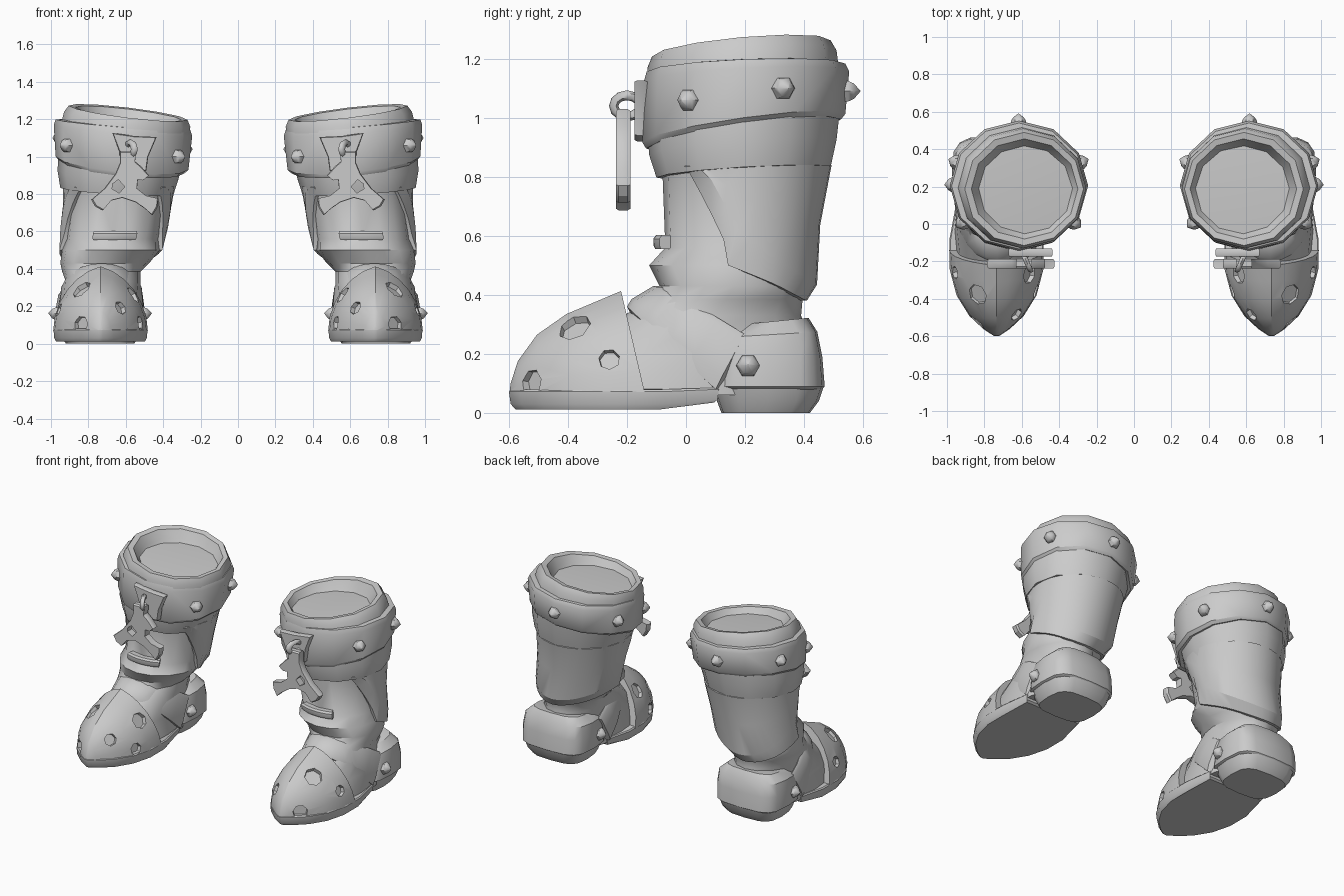
import bpy, bmesh
from math import sin, cos, pi, radians, copysign
from mathutils import Vector
from mathutils.bvhtree import BVHTree

if "Cube" in bpy.data.objects:
    bpy.data.objects.remove(bpy.data.objects["Cube"])


def loft(name, sections, angle=35, mirror=True):
    """Skin closed sections of equal length and cap both ends."""
    bm = bmesh.new()
    rows = [[bm.verts.new(p) for p in s] for s in sections]
    n = len(rows[0])
    for a, b in zip(rows, rows[1:]):
        for i in range(n):
            j = (i + 1) % n
            bm.faces.new((a[i], a[j], b[j], b[i]))
    bm.faces.new(rows[0])
    bm.faces.new(rows[-1])
    bmesh.ops.remove_doubles(bm, verts=bm.verts, dist=0.0005)
    bmesh.ops.recalc_face_normals(bm, faces=bm.faces)
    me = bpy.data.meshes.new(name)
    bm.to_mesh(me)
    bm.free()
    ob = bpy.data.objects.new(name, me)
    bpy.context.collection.objects.link(ob)
    if mirror:
        finish(ob, angle)
    return ob


def finish(ob, angle=35):
    """Shade, then mirror across x = 0 to give the second boot."""
    bpy.ops.object.select_all(action='DESELECT')
    ob.select_set(True)
    bpy.context.view_layer.objects.active = ob
    bpy.ops.object.shade_smooth_by_angle(angle=radians(angle))
    mod = ob.modifiers.new("other_boot", 'MIRROR')
    mod.use_mirror_merge = False


def cut(ob, cutters):
    bpy.context.view_layer.objects.active = ob
    for c in cutters:
        c.hide_render = True
        mod = ob.modifiers.new("cut", 'BOOLEAN')
        mod.object, mod.operation, mod.solver = c, 'DIFFERENCE', 'EXACT'
        bpy.ops.object.modifier_apply(modifier=mod.name)
        bpy.data.objects.remove(c)


def at(r, a, off=0.0):
    """Point at angle a on ring r = (x0, x1, y0, y1, z, tilt_x, tilt_y, power)."""
    x0, x1, y0, y1, z, tx, ty, e = tuple(r) + (0, 0, 1) if len(r) == 5 else r
    c, s = cos(a), sin(a)
    dx = copysign(abs(c) ** e, c) * ((x1 - x0) / 2 + off)
    dy = copysign(abs(s) ** e, s) * ((y1 - y0) / 2 + off)
    return Vector(((x0 + x1) / 2 + dx, (y0 + y1) / 2 + dy, z + tx * dx + ty * dy))


def rings(name, data, n=12, angle=35):
    return loft(name, [[at(r, 2 * pi * i / n) for i in range(n)] for r in data], angle)


def turned(p, d, profile, n, spin=0.0):
    """Sections of a small turned shape at p, pointing along d."""
    q = d.to_track_quat('Z', 'Y')
    return [[p + q @ Vector((r * cos(2 * pi * i / n + spin), r * sin(2 * pi * i / n + spin), h))
             for i in range(n)] for r, h in profile]


def stud(name, p, d):
    loft(name, turned(p, d, [(.04, -.02), (.04, .005), (.03, .024), (.001, .046)], 6), 50)


# Boot body: foot, ankle fold and shaft
BODY = [(.51, .96, -.50, .43, .06), (.53, .95, -.40, .43, .20), (.52, .92, -.21, .39, .33),
        (.52, .94, -.12, .395, .385), (.475, .95, -.09, .41, .43), (.42, .94, -.125, .41, .50),
        (.42, .92, -.07, .41, .56), (.37, .90, -.08, .46, .82), (.36, .92, -.08, .47, .88)]
rings("boot_body", BODY, 16, 40)


def shaft(a, z, off):
    for lo, hi in zip(BODY, BODY[1:]):
        if z <= hi[4]:
            t = (z - lo[4]) / (hi[4] - lo[4])
            return at(tuple(u + (v - u) * t for u, v in zip(lo, hi)), a, off)


# Flared collar under the cuff
rings("collar", [(.40, .88, -.03, .43, .81, .06, .05, 1), (.345, .95, -.10, .49, .815, .06, .06, 1),
                 (.32, .965, -.125, .51, .90, .08, .08, 1), (.30, .96, -.13, .52, .98, .1, .1, 1)])

# Top rim with a bowl-shaped hollow
T = (.12, .09, 1)
rings("top_rim", [(.29, .95, -.12, .52, .98, .1, .1, 1), (.26, .95, -.13, .52, 1.12) + T,
                  (.255, .93, -.13, .51, 1.20) + T, (.27, .905, -.115, .49, 1.235) + T,
                  (.30, .87, -.08, .455, 1.23) + T, (.33, .84, -.05, .43, 1.18) + T,
                  (.42, .78, .03, .36, 1.07) + T, (.55, .68, .14, .26, 1.0) + T], 12, 42)

# Cuff band with studs
rings("cuff_band", [(.33, .92, -.08, .48, .96, .1, .15, 1), (.285, .955, -.135, .525, .945, .1, .15, 1),
                    (.265, .975, -.148, .54, .965, .1, .14, 1), (.245, .985, -.143, .553, 1.14, .08, .05, 1),
                    (.255, .975, -.133, .54, 1.17, .08, .04, 1), (.31, .92, -.08, .48, 1.175, .08, .04, 1)])
for deg, z in ((-34, 1.06), (22, 1.10), (90, 1.09), (158, 1.04), (214, 1.0)):
    a = radians(deg)
    stud("cuff_stud", at((.255, .98, -.148, .55, z), a, -.005), Vector((cos(a), sin(a), 0)))

# Back guard wrapped around the shaft, with a bevelled border
secs = []
for deg in range(-40, 221, 10):
    s = sin(radians(deg))
    zb = .50 - .12 * s if s > 0 else .50 - .50 * s
    w = min(.12 - .065 * max(s, 0), .835 - zb)
    a = radians(deg)
    secs.append([shaft(a, z, o) for z, o in ((zb, -.04), (zb, .015), (zb + w, .034),
                                            ((zb + w + .84) / 2, .03), (.84, .03), (.84, -.04))])
loft("back_guard", secs, 25)

# Small loop on the front of the shaft
loft("front_loop", [[shaft(radians(d), z, o) for z, o in
                     ((.555, -.03), (.555, .03), (.567, .04), (.59, .04), (.602, .03), (.602, -.03))]
                    for d in range(244, 297, 8)])

# Instep strap running from heel to heel
secs = []
for i in range(13):
    a = pi * i / 12
    s = sin(a) ** .9

    def strap(y0, z0, y1, z1, half):
        return (.73 + half * cos(a), y0 + (y1 - y0) * s, z0 + (z1 - z0) * s)
    secs.append([strap(.11, .07, -.18, .32, .20), strap(.10, .08, -.20, .36, .225),
                 strap(.12, .12, -.185, .385, .23), strap(.19, .25, -.11, .43, .222),
                 strap(.21, .26, -.07, .43, .21), strap(.22, .22, -.06, .36, .18)])
loft("instep_strap", secs)

# Toe cap with a soft centre ridge and faceted pits
secs = []
for yb, yt, w, h in ((-.598, -.594, .012, .10), (-.57, -.57, .055, .175), (-.50, -.505, .135, .265),
                     (-.39, -.405, .207, .335), (-.26, -.31, .246, .375), (-.14, -.22, .253, .413)):
    arch = []
    for i in range(13):
        c, s = cos(pi * i / 12), sin(pi * i / 12)
        s = .82 * s + .18 * (1 - abs(c))
        arch.append((.735 + w * c, yb + (yt - yb) * s, .07 + (h - .07) * s))
    secs.append(arch)
cap = loft("toe_cap", secs, mirror=False)
bm = bmesh.new()
bm.from_mesh(cap.data)
tree = BVHTree.FromBMesh(bm)
bm.free()
core = Vector((.735, -.28, .09))
pits = []
for x, y, z, r in ((.83, -.37, .275, .068), (.965, -.26, .185, .042), (.83, -.50, .10, .055),
                   (.63, -.48, .19, .045), (.56, -.27, .26, .06), (.52, -.36, .11, .045)):
    p, nrm, _, _ = tree.ray_cast(core, (Vector((x, y, z)) - core).normalized())
    pits.append(loft("pit_cutter", turned(p, nrm, [(r * .8, -.025), (r, .05)], 7, .3), mirror=False))
cut(cap, pits)
finish(cap, 30)

# Front sole
half = ((-.598, .012), (-.56, .07), (-.49, .145), (-.38, .213), (-.24, .25), (-.08, .25), (.11, .215))


def sole_ring(z, k, heel_z):
    side = [(.735 + w * k, -.2 + (y + .2) * k, heel_z if y > 0 else z) for y, w in half]
    return side + [(1.47 - x, y, h) for x, y, h in reversed(side)]


loft("front_sole", [sole_ring(.012, .95, .035), sole_ring(.03, .99, .045),
                    sole_ring(.072, 1.005, .08), sole_ring(.08, .98, .085)])

# Heel block and heel cup with studs
rings("heel_block", [(.555, .92, .12, .42, 0, 0, 0, .6), (.53, .945, .105, .45, .04, 0, 0, .6),
                     (.512, .962, .09, .467, .09, 0, 0, .6)], 16)
rings("heel_cup", [(.52, .955, .10, .46, .08, 0, 0, .55), (.502, .972, .08, .47, .09, 0, 0, .55),
                   (.50, .974, .10, .462, .19, 0, 0, .55), (.51, .96, .125, .445, .265, 0, .06, .55),
                   (.56, .91, .17, .415, .31, 0, .1, .65)], 16)
stud("heel_stud", Vector((.968, .21, .16)), Vector((1, 0, .08)))
stud("heel_stud", Vector((.506, .21, .16)), Vector((-1, 0, .08)))


def plate(name, outline, y0, y1, b, mirror=True):
    """Flat plate in the x-z plane with a slight bevel on both faces."""
    cx = sum(p[0] for p in outline) / len(outline)
    cz = sum(p[1] for p in outline) / len(outline)
    return loft(name, [[(cx + (x - cx) * k, y, cz + (z - cz) * k) for x, z in outline]
                       for y, k in ((y0, 1 - b), (y0 + .01, 1), (y1 - .01, 1), (y1, 1 - b))], 30, mirror)


# Hanger plate, ring and hanging charm
plate("hanger_plate", [(.435, 1.105), (.55, 1.11), (.672, 1.127), (.635, 1.03), (.625, .94), (.56, .92),
                       (.49, .925), (.48, 1.0)], -.175, -.13, .05)
secs = []
for i in range(13):
    a = 2 * pi * i / 12
    c = Vector((.575 + .02 * cos(a), -.20 + .045 * cos(a), 1.04 + .036 * sin(a)))
    d = Vector((.4 * cos(a), cos(a), sin(a))).normalized()
    secs.append([c + (d * cos(t) + Vector((1, 0, 0)) * sin(t)) * .017 for t in
                 [2 * pi * j / 6 for j in range(6)]])
loft("hanger_ring", secs, 60)
charm = plate("charm", [(.545, 1.03), (.63, 1.03), (.63, .97), (.655, .91), (.715, .83), (.785, .77),
                        (.765, .735), (.725, .712), (.68, .765), (.62, .78), (.545, .755), (.495, .72),
                        (.457, .686), (.43, .73), (.425, .775), (.49, .79), (.54, .83), (.535, .88),
                        (.505, .875), (.475, .90), (.52, .95), (.55, .975)], -.238, -.188, .04, False)
cut(charm, [loft("charm_cutter", [[(.64 + x, y, .84 + z) for x, z in
                                   ((-.035, 0), (-.005, -.035), (.033, -.012), (.03, .015), (.0, .037))]
                                  for y in (-.3, -.1)], mirror=False)])
finish(charm, 30)
